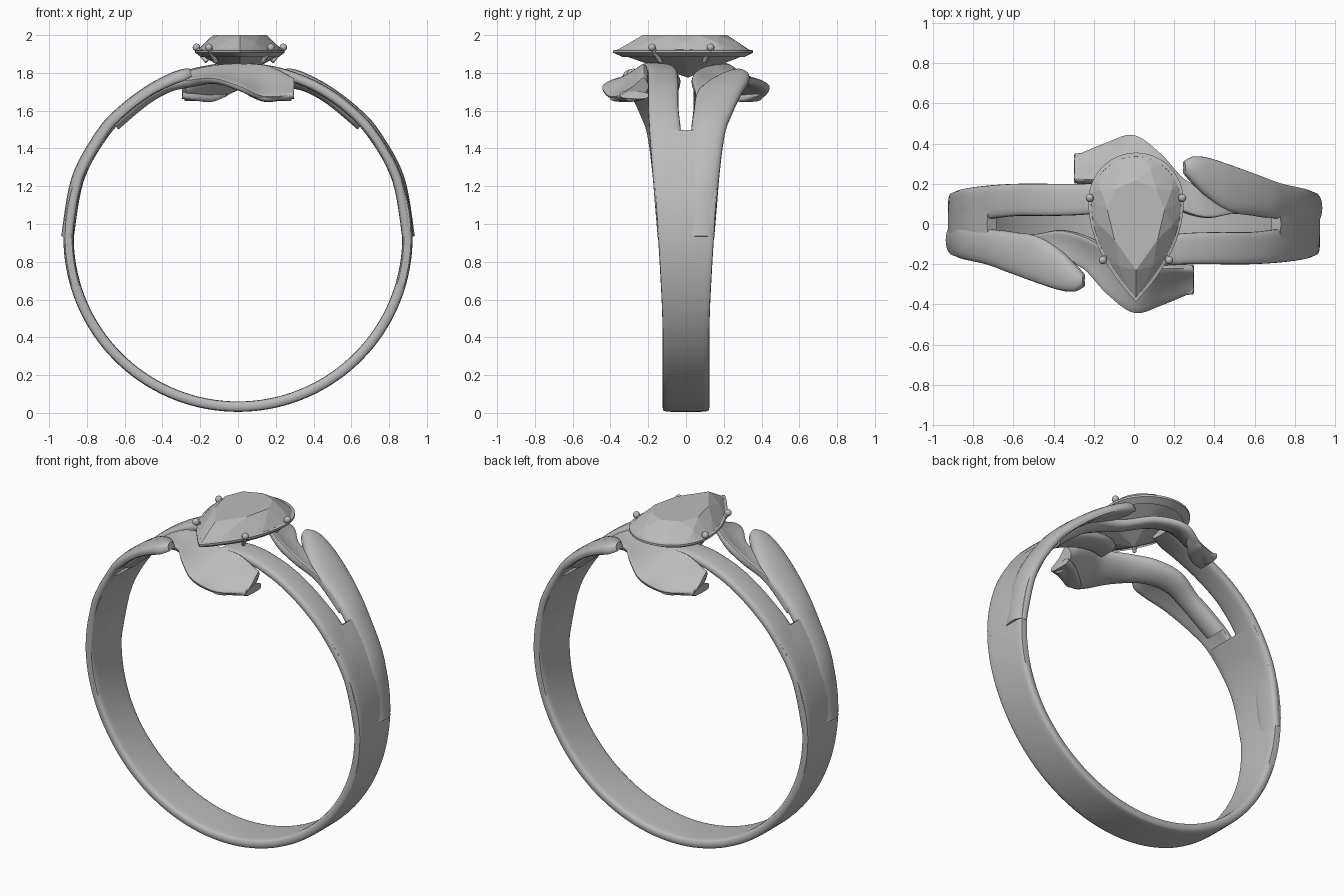
import bpy, bmesh, math
from mathutils import Vector, Matrix

old = bpy.data.objects.get("Cube")
if old:
    bpy.data.objects.remove(old)


def material(name, value):
    m = bpy.data.materials.new(name)
    m.use_nodes = True
    colour = (value, value, value, 1)
    m.diffuse_color = colour
    m.node_tree.nodes["Principled BSDF"].inputs["Base Color"].default_value = colour
    return m


grey = material("plain grey", 0.5)
R, CZ = 0.897, 0.93          # band radius and centre height
GIRDLE = 1.915


def finish(bm, name, smooth=True):
    bmesh.ops.recalc_face_normals(bm, faces=bm.faces)
    mesh = bpy.data.meshes.new(name)
    bm.to_mesh(mesh)
    bm.free()
    mesh.materials.append(grey)
    ob = bpy.data.objects.new(name, mesh)
    bpy.context.collection.objects.link(ob)
    if smooth:
        bpy.ops.object.select_all(action="DESELECT")
        ob.select_set(True)
        bpy.context.view_layer.objects.active = ob
        bpy.ops.object.shade_smooth_by_angle(angle=math.radians(50))
    return ob


def spline(rows, steps):
    """Catmull-Rom through rows of vectors."""
    out = []
    for i in range(len(rows) - 1):
        p = [rows[max(0, min(len(rows) - 1, i + k))] for k in (-1, 0, 1, 2)]
        for s in range(steps):
            t = s / steps
            out.append([0.5 * (2 * b + (c - a) * t + (2 * a - 5 * b + 4 * c - d) * t * t
                               + (3 * b - a - 3 * c + d) * t ** 3)
                        for a, b, c, d in zip(*p)])
    return out + [list(rows[-1])]


def ribbon(name, rows, bow=0.0, turn=False, steps=6, sides=20, power=0.6):
    """Loft between two edges; each row is (edge A, edge B, thickness)."""
    flat = spline([(*a, *b, th) for a, b, th in rows], steps)
    mids = [(Vector(r[:3]) + Vector(r[3:6])) / 2 for r in flat]
    bm = bmesh.new()
    loops = []
    for i, r in enumerate(flat):
        half = (Vector(r[3:6]) - Vector(r[:3])) / 2
        along = mids[min(i + 1, len(mids) - 1)] - mids[max(i - 1, 0)]
        normal = half.cross(along).normalized()
        loop = []
        for k in range(sides):
            c, s = (math.cos(math.tau * k / sides), math.sin(math.tau * k / sides))
            u = math.copysign(abs(c) ** power, c)
            v = math.copysign(abs(s) ** power, s) * r[6] / 2
            loop.append(bm.verts.new(mids[i] + half * u + normal * (v + bow * (1 - u * u))))
        loops.append(loop)
    for a, b in zip(loops, loops[1:]):
        for k in range(sides):
            n = (k + 1) % sides
            bm.faces.new((a[k], a[n], b[n], b[k]))
    bm.faces.new(loops[0])
    bm.faces.new(loops[-1])
    if turn:
        bm.transform(Matrix.Rotation(math.pi, 4, "Z"))
    return finish(bm, name)


def arc_row(deg, y1, y2, th=0.055, lift=0.0):
    """Row on the band circle, angle measured from the bottom."""
    a = math.radians(deg)
    x, z = (R + lift) * math.sin(a), CZ - (R + lift) * math.cos(a)
    return ((x, y1, z), (x, y2, z), th)


# Plain lower band, widening upward
band = []
for deg in range(-128, 129, 8):
    z = CZ - R * math.cos(math.radians(deg))
    w = 0.124 + 0.065 * max(0, (z - 0.45) / 1.03) ** 1.3
    band.append(arc_row(deg, -w, w))
ribbon("band", band, steps=3, power=0.35)

# Upper strands, leaves and wraps, repeated by a half turn
straight = [arc_row(*r) for r in (
    (90, -0.01, -0.150), (110, -0.01, -0.175), (127, -0.025, -0.192), (140, -0.04, -0.2),
    (152, -0.04, -0.2), (163, -0.045, -0.2), (171, -0.06, -0.21), (177, -0.1, -0.24))]
leaf = [arc_row(*r) for r in (
    (90, 0.01, 0.150), (110, 0.01, 0.175), (127, 0.025, 0.205), (137, 0.04, 0.245),
    (148, 0.06, 0.295), (156, 0.13, 0.33, 0.06), (161, 0.2, 0.335, 0.06),
    (164, 0.25, 0.31, 0.04))]
wrap = [
    ((-0.66, -0.03, 1.53), (-0.66, -0.16, 1.53), 0.04),
    ((-0.50, -0.05, 1.67), (-0.50, -0.18, 1.67), 0.05),
    ((-0.36, -0.03, 1.76), (-0.38, -0.18, 1.73), 0.055),
    ((-0.22, -0.07, 1.81), (-0.25, -0.22, 1.75), 0.055),
    ((-0.09, -0.15, 1.835), (-0.13, -0.35, 1.76), 0.05),
    ((0.03, -0.21, 1.84), (0.00, -0.44, 1.72), 0.05),
    ((0.16, -0.21, 1.83), (0.13, -0.40, 1.665), 0.055),
    ((0.29, -0.21, 1.76), (0.29, -0.33, 1.67), 0.075)]
# Rolled lower lip closing the open end of each wrap
lip = [
    ((0.06, -0.37, 1.69), (0.06, -0.41, 1.70), 0.03),
    ((0.14, -0.29, 1.665), (0.14, -0.40, 1.67), 0.04),
    ((0.22, -0.23, 1.67), (0.22, -0.36, 1.675), 0.04),
    ((0.295, -0.20, 1.68), (0.295, -0.35, 1.685), 0.04)]
for side, turn in (("front", False), ("back", True)):
    ribbon(side + "_straight_strand", straight, turn=turn)
    ribbon(side + "_leaf", leaf, bow=0.012, turn=turn)
    ribbon(side + "_wrap", wrap, bow=-0.02, turn=turn)
    ribbon(side + "_wrap_lip", lip, turn=turn)


# Pear outline shared by the stone and its rim
def pear(n, scale=1.0, z=GIRDLE, shift=0.0):
    pts = []
    for k in range(n):
        t = math.tau * (k + shift) / n
        c, s = math.cos(t), math.sin(t)
        if c >= 0:
            x, y = 0.23 * s, 0.11 + 0.235 * c
        else:
            q = 2 * abs(abs(t / math.pi) - 1)
            q = 1 - q if q <= 1 else 0
            x, y = math.copysign(0.23 * (1 - q * q), s), 0.11 - 0.485 * q
        pts.append(Vector((0.01 + x * scale, y * scale + 0.01 * (1 - scale), z)))
    return pts


# Faceted stone
bm = bmesh.new()
points = (pear(32) + pear(32, 1, GIRDLE - 0.008) + pear(8, 0.83, 1.962, 0.5)
          + pear(8, 0.62, 2.0) + pear(8, 0.5, 1.838, 0.5) + [Vector((0.01, 0.01, 1.775))])
for p in points:
    bm.verts.new(p)
hull = bmesh.ops.convex_hull(bm, input=bm.verts)
bmesh.ops.delete(bm, geom=[v for v in bm.verts if not v.link_faces], context="VERTS")
bmesh.ops.dissolve_limit(bm, angle_limit=math.radians(2), verts=bm.verts, edges=bm.edges)
finish(bm, "stone", smooth=False)

# Thin rim round the stone
bm = bmesh.new()
rings = [[bm.verts.new(p) for p in pear(48, s, z)] for s, z in (
    (0.97, GIRDLE + 0.008), (1.03, GIRDLE + 0.004), (1.03, GIRDLE - 0.008), (0.9, GIRDLE - 0.03))]
for a, b in zip(rings, rings[1:] + rings[:1]):
    for k in range(48):
        n = (k + 1) % 48
        bm.faces.new((a[k], a[n], b[n], b[k]))
finish(bm, "stone_rim")

# Four prongs with rounded tips
for i, (x, y) in enumerate(((-0.22, 0.13), (0.24, 0.13), (-0.155, -0.18), (0.175, -0.18))):
    bm = bmesh.new()
    foot, tip = Vector((x * 0.75, y * 0.75, 1.86)), Vector((x, y, 1.935))
    d = tip - foot
    turn = d.to_track_quat("Z", "Y").to_matrix().to_4x4()
    bmesh.ops.create_cone(bm, segments=10, radius1=0.012, radius2=0.014, depth=d.length,
                          cap_ends=True, matrix=Matrix.Translation((foot + tip) / 2) @ turn)
    bmesh.ops.create_uvsphere(bm, u_segments=12, v_segments=8, radius=0.02,
                              matrix=Matrix.Translation(tip))
    finish(bm, "prong_%d" % (i + 1))
